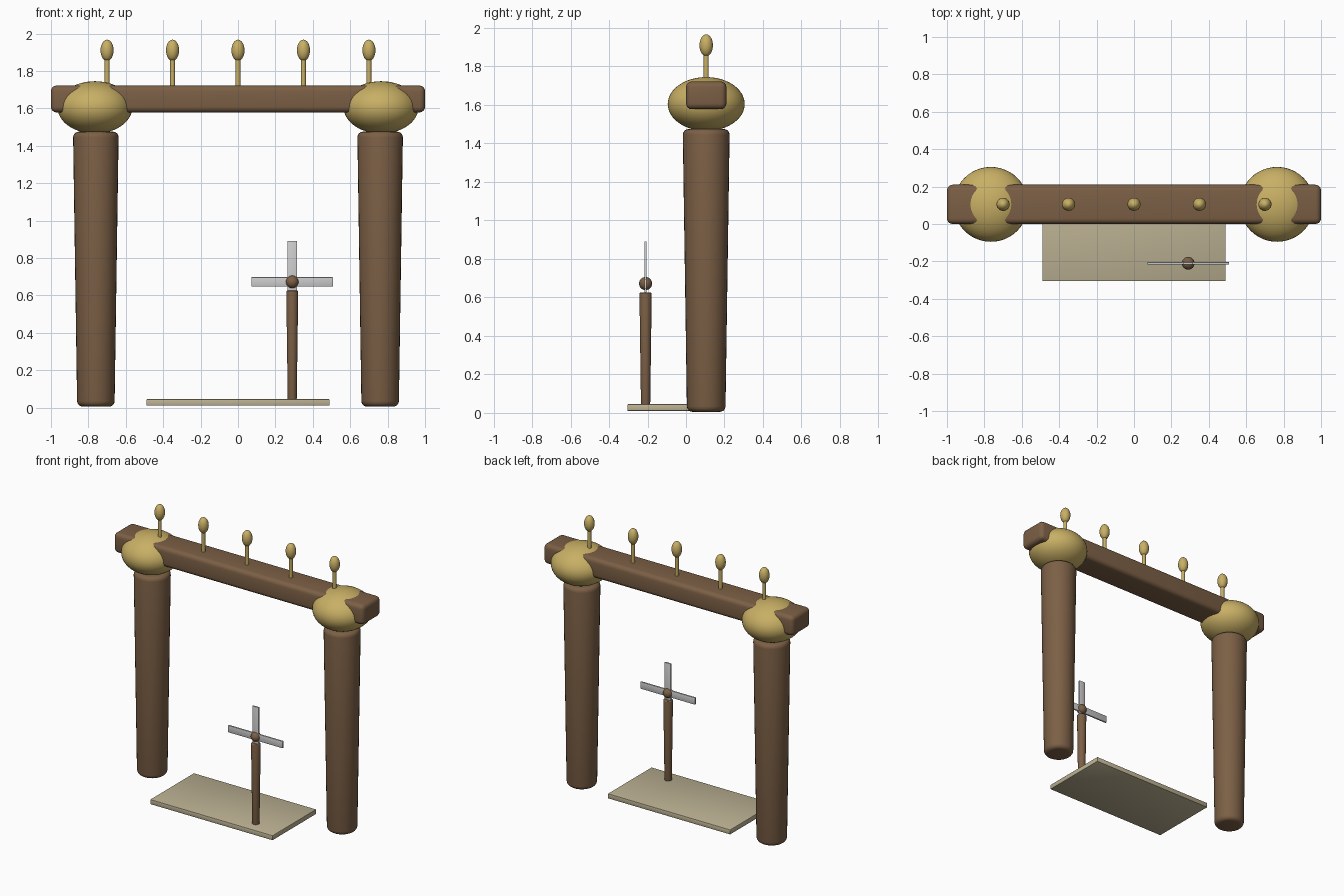
import bpy
from math import radians

if "Cube" in bpy.data.objects:
    bpy.data.objects.remove(bpy.data.objects["Cube"])


def material(name, rgb):
    m = bpy.data.materials.new(name)
    m.diffuse_color = (*rgb, 1)
    m.use_nodes = True
    m.node_tree.nodes["Principled BSDF"].inputs["Base Color"].default_value = m.diffuse_color
    return m


WOOD = material("brown_wood", (0.20, 0.115, 0.06))
GOLD = material("gold", (0.58, 0.43, 0.13))
STONE = material("pale_stone", (0.50, 0.44, 0.29))


def finish(name, mat=None, bevel=0, segments=4):
    ob = bpy.context.object
    ob.name = name
    if mat:
        ob.data.materials.append(mat)
    if bevel:
        mod = ob.modifiers.new("Bevel", "BEVEL")
        mod.width, mod.segments = bevel, segments
        mod.limit_method = "ANGLE"
        mod.angle_limit = radians(40)
        bpy.ops.object.modifier_apply(modifier=mod.name)
    bpy.ops.object.shade_smooth_by_angle(angle=radians(35))
    return ob


def box(name, x, y, z, mat=None, bevel=0, segments=4):
    # x, y, z are (low, high) pairs
    centre = [(a + b) / 2 for a, b in (x, y, z)]
    bpy.ops.mesh.primitive_cube_add(size=1, location=centre)
    bpy.context.object.scale = [b - a for a, b in (x, y, z)]
    bpy.ops.object.transform_apply(location=False, rotation=False, scale=True)
    return finish(name, mat, bevel, segments)


def column(name, x, y, z0, z1, r0, r1, mat, bevel=0, sides=32):
    bpy.ops.mesh.primitive_cone_add(vertices=sides, radius1=r0, radius2=r1,
                                    depth=z1 - z0, location=(x, y, (z0 + z1) / 2))
    return finish(name, mat, bevel)


def ball(name, x, y, z, r, rz, mat, sides=32):
    bpy.ops.mesh.primitive_uv_sphere_add(segments=sides, ring_count=sides // 2,
                                         radius=1, location=(x, y, z))
    bpy.context.object.scale = (r, r, rz)
    bpy.ops.object.transform_apply(location=False, rotation=False, scale=True)
    return finish(name, mat)


GATE_Y = 0.105

# Gate posts with swollen golden capitals
for side, sx in (("left", -1), ("right", 1)):
    column(side + "_post", sx * 0.76, GATE_Y, 0.005, 1.475, 0.10, 0.122, WOOD, 0.03)
    ball(side + "_capital", sx * 0.765, GATE_Y, 1.605, 0.20, 0.14, GOLD, 48)

# Crossbeam
box("crossbeam", (-1, 1), (0, 0.21), (1.578, 1.722), WOOD, 0.03)

# Row of finials on the beam
for i in range(5):
    x = -0.7 + 0.35 * i
    column(f"finial_stem_{i + 1}", x, GATE_Y, 1.70, 1.88, 0.013, 0.013, GOLD, sides=16)
    ball(f"finial_bud_{i + 1}", x, GATE_Y, 1.91, 0.035, 0.057, GOLD, 24)

# Ground slab
box("slab", (-0.49, 0.49), (-0.305, 0.195), (0.01, 0.045), STONE, 0.004, 2)

# Pinwheel: pole, hub and crossed blades
PX, PY, PZ = 0.29, -0.21, 0.672
column("pinwheel_pole", PX, PY, 0.04, 0.625, 0.024, 0.032, WOOD, 0.006, 24)
ball("pinwheel_hub", PX, PY, PZ, 0.034, 0.034, WOOD, 24)
LONG, WIDE, THIN = 0.218, 0.025, 0.006
box("horizontal_blades", (PX - LONG, PX + LONG), (PY - THIN, PY + THIN),
    (PZ - WIDE, PZ + WIDE), None, 0.002, 2)
box("vertical_blades", (PX - WIDE, PX + WIDE), (PY - THIN, PY + THIN),
    (PZ - LONG, PZ + LONG), None, 0.002, 2)
